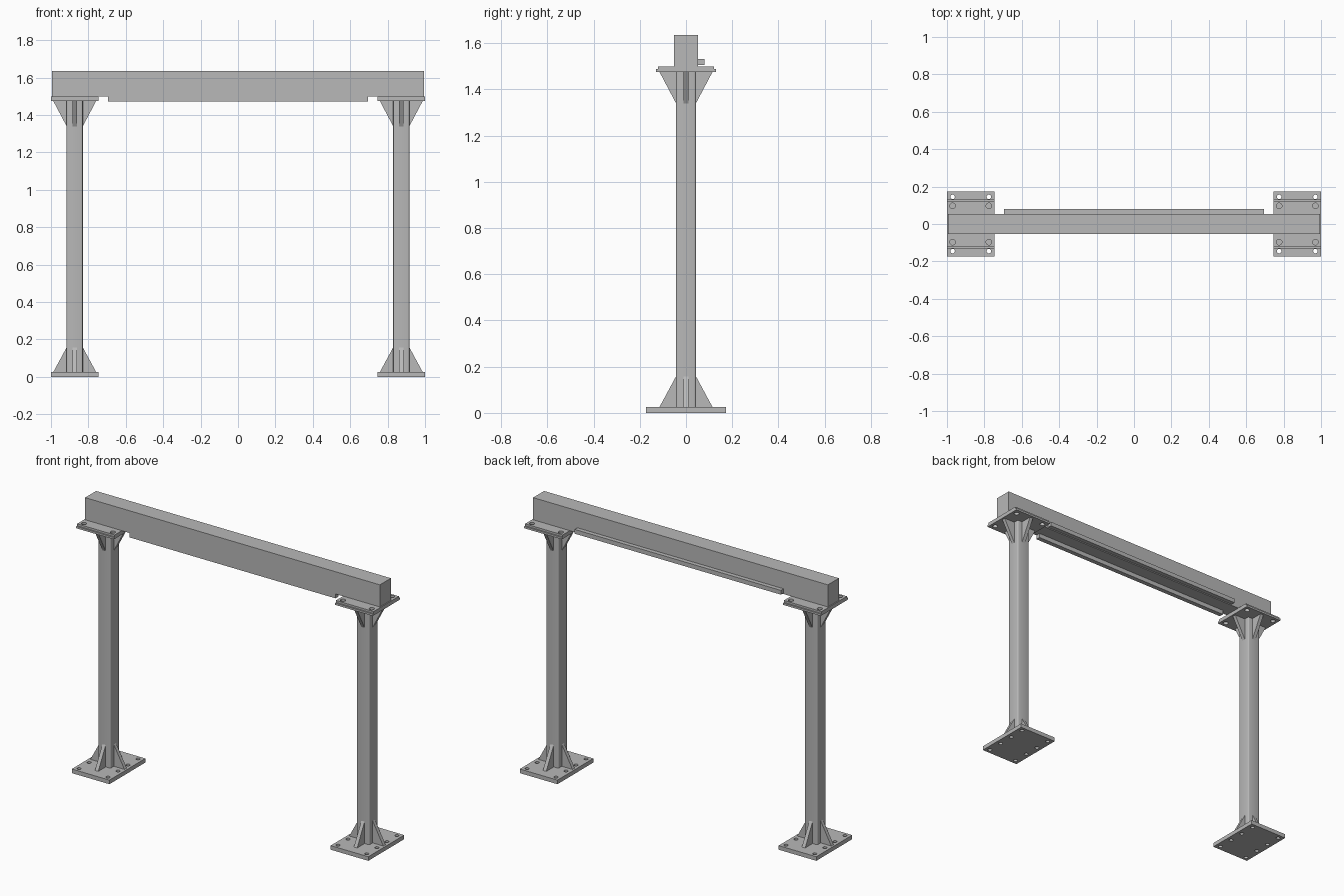
import bpy, bmesh
from mathutils import Matrix, Vector

cube = bpy.data.objects.get("Cube")
if cube:
    bpy.data.objects.remove(cube, do_unlink=True)

steel = bpy.data.materials.new("grey_steel")
steel.use_nodes = True
GREY = (0.48, 0.48, 0.48, 1)
steel.diffuse_color = GREY
steel.node_tree.nodes["Principled BSDF"].inputs["Base Color"].default_value = GREY

POST_X = 0.873      # post centre distance from the middle
POST_HALF = 0.043   # half width of a post
PLATE_W = 0.254


def finish(name, bm):
    bmesh.ops.recalc_face_normals(bm, faces=bm.faces)
    mesh = bpy.data.meshes.new(name)
    bm.to_mesh(mesh)
    bm.free()
    mesh.materials.append(steel)
    obj = bpy.data.objects.new(name, mesh)
    bpy.context.collection.objects.link(obj)
    return obj


def box(name, center, size, corner=0):
    """Box, optionally with rounded upright edges."""
    bm = bmesh.new()
    bmesh.ops.create_cube(bm, size=1, matrix=Matrix.Translation(center) @ Matrix.Diagonal((*size, 1)))
    if corner:
        upright = [e for e in bm.edges if abs(e.verts[0].co.z - e.verts[1].co.z) > 0.1]
        bmesh.ops.bevel(bm, geom=upright, offset=corner, segments=3, profile=0.5, affect='EDGES')
    return finish(name, bm)


def drill(plate, spots, z, radius):
    """Cut round bolt holes through a plate."""
    bm = bmesh.new()
    for x, y in spots:
        bmesh.ops.create_cone(bm, cap_ends=True, segments=20, radius1=radius, radius2=radius,
                              depth=0.1, matrix=Matrix.Translation((x, y, z)))
    cutter = finish("hole_cutter", bm)
    cutter.hide_render = True
    mod = plate.modifiers.new("holes", 'BOOLEAN')
    mod.operation = 'DIFFERENCE'
    mod.solver = 'EXACT'
    mod.object = cutter
    bpy.context.view_layer.update()
    graph = bpy.context.evaluated_depsgraph_get()
    cut_mesh = bpy.data.meshes.new_from_object(plate.evaluated_get(graph))
    plate.modifiers.clear()
    plate.data = cut_mesh
    bpy.data.objects.remove(cutter, do_unlink=True)


def gussets(name, x, z, rise):
    """Four triangular stiffeners round a post, rising or hanging from a plate."""
    bm = bmesh.new()
    half = 0.011
    inner = POST_HALF - 0.002
    for quarter in range(4):
        turn = Matrix.Translation((x, 0, z)) @ Matrix.Rotation(quarter * 1.5707963, 4, 'Z')
        outline = [(inner, 0), (0.115, 0), (inner, rise)]
        verts = [bm.verts.new(turn @ Vector((r, -half, h))) for r, h in outline]
        face = bm.faces.new(verts)
        moved = bmesh.ops.extrude_face_region(bm, geom=[face])["geom"]
        shift = turn.to_3x3() @ Vector((0, 2 * half, 0))
        bmesh.ops.translate(bm, vec=shift, verts=[v for v in moved if isinstance(v, bmesh.types.BMVert)])
    return finish(name, bm)


# Two posts with their plates and stiffeners
for side, sx in (("left", 1), ("right", -1)):
    x = sx * POST_X
    post = box(side + "_post", (x, 0, 0.75), (2 * POST_HALF, 2 * POST_HALF, 1.456), corner=0.008)
    for poly in post.data.polygons:
        poly.use_smooth = abs(poly.normal.z) < 0.5
    post.data.set_sharp_from_angle(angle=0.6)

    base = box(side + "_base_plate", (x, 0, 0.0125), (PLATE_W, 0.346, 0.025))
    drill(base, [(x + dx, dy) for dx in (-0.097, 0.097) for dy in (-0.145, -0.048, 0.048, 0.145)],
          0.0125, 0.012)

    bolts = [(x + dx, dy) for dx in (-0.097, 0.097) for dy in (-0.097, 0.097)]
    for name, z, depth, thick in (("_post_cap_plate", 1.482, 0.26, 0.012),
                                  ("_beam_end_plate", 1.494, 0.244, 0.012)):
        plate = box(side + name, (x, 0, z), (PLATE_W, depth, thick))
        drill(plate, bolts, z, 0.015)

    gussets(side + "_base_gussets", x, 0.025, 0.137)
    gussets(side + "_cap_gussets", x, 1.476, -0.14)

# Cross beam and the two rails fixed to it
box("cross_beam", (0, 0, 1.567), (1.988, 0.106, 0.136))
box("lower_front_rail", (0, -0.039, 1.486), (1.39, 0.028, 0.027))
box("back_rail", (0, 0.0655, 1.518), (1.39, 0.027, 0.026))
